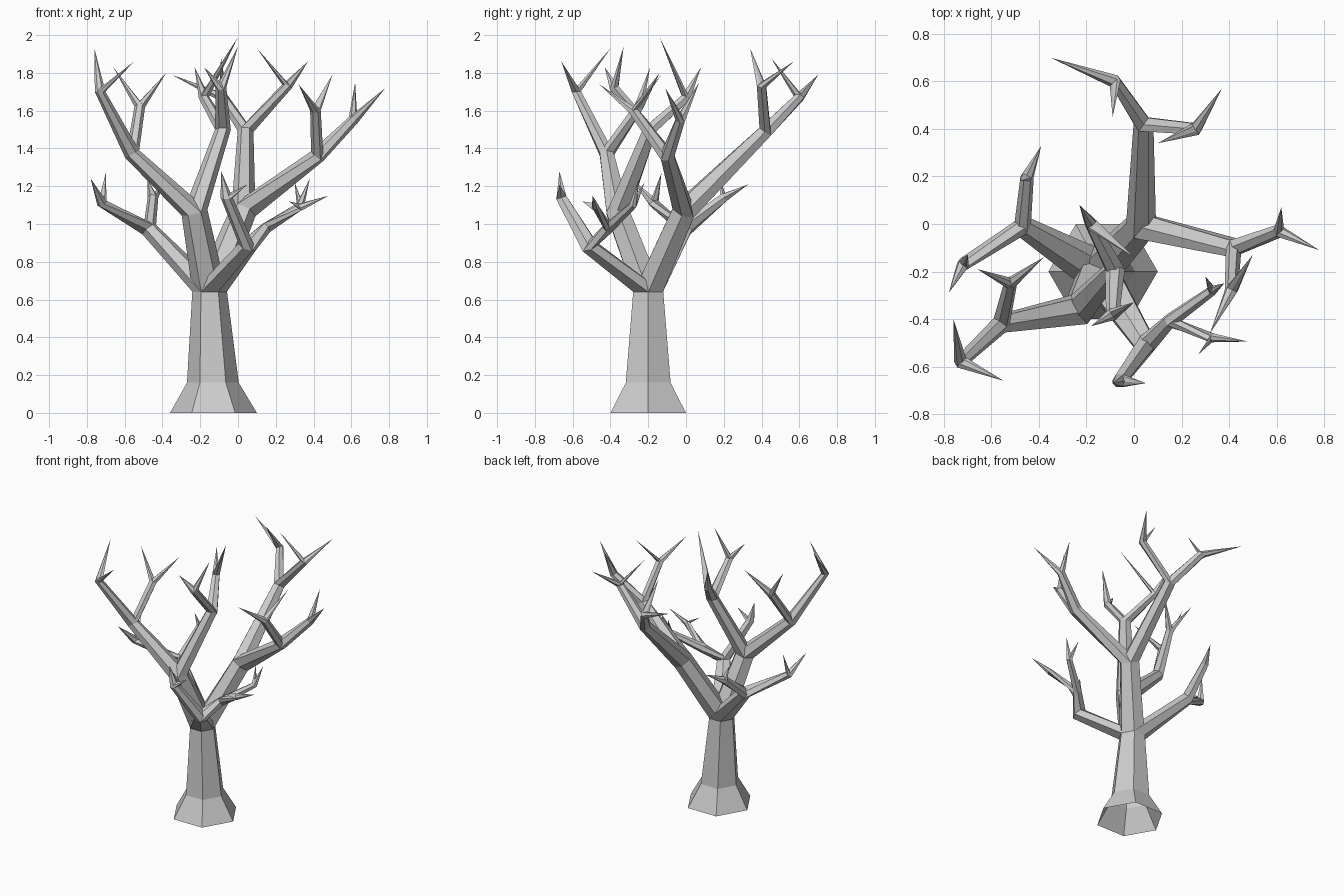
import bpy, bmesh, math
from mathutils import Vector

if "Cube" in bpy.data.objects:
    bpy.data.objects.remove(bpy.data.objects["Cube"])

SIDES = 6


def ring(bm, centre, normal, radius):
    """Hexagonal ring of vertices facing along normal, first corner toward +x."""
    n = normal.normalized()
    u = (Vector((1, 0, 0)) - n * n.x).normalized()
    v = n.cross(u)
    return [bm.verts.new(centre + radius * (math.cos(a) * u + math.sin(a) * v))
            for a in (i * math.tau / SIDES for i in range(SIDES))]


def bridge(bm, low, high):
    for i in range(SIDES):
        j = (i + 1) % SIDES
        bm.faces.new((low[i], low[j], high[j], high[i]))


def finish(bm, name):
    mesh = bpy.data.meshes.new(name)
    bm.to_mesh(mesh)
    bm.free()
    bpy.context.collection.objects.link(bpy.data.objects.new(name, mesh))


def grow(bm, start_ring, start, node, radii):
    """Grow a segment from a shared ring to a node, then its forks; leaves end in a spike."""
    end = Vector(node[:3])
    if len(node) == 3:
        tip = bm.verts.new(end)
        for i in range(SIDES):
            bm.faces.new((start_ring[i], start_ring[(i + 1) % SIDES], tip))
        return
    kids = node[3:]
    onward = sum(((Vector(k[:3]) - end).normalized() for k in kids), Vector())
    r = ring(bm, end, (end - start).normalized() + onward.normalized(), radii[0])
    bridge(bm, start_ring, r)
    for k in kids:
        grow(bm, r, end, k, radii[1:])


# Trunk with flared, open foot
bm = bmesh.new()
up = Vector((0, 0, 1))
crown = Vector((-0.15, -0.2, 0.64))
rings = [ring(bm, Vector(c), up, r) for c, r in
         (((-0.13, -0.2, 0), 0.23), ((-0.133, -0.2, 0.16), 0.137), (crown, 0.092))]
for a, b in zip(rings, rings[1:]):
    bridge(bm, a, b)
finish(bm, "trunk")

# Limbs: each node is x, y, z followed by its forks
back_limb = (0.03, -0.01, 1.07,
    (0.04, 0.42, 1.49,
        (0.26, 0.40, 1.73, (0.10, 0.34, 1.93), (0.37, 0.57, 1.86)),
        (-0.08, 0.60, 1.67, (-0.35, 0.70, 1.79), (-0.09, 0.45, 1.88))),
    (0.42, -0.10, 1.36,
        (0.61, -0.03, 1.55, (0.62, 0.07, 1.75), (0.78, -0.11, 1.72)),
        (0.41, -0.28, 1.60, (0.32, -0.46, 1.74), (0.50, -0.13, 1.79))))

left_limb = (-0.23, -0.36, 1.06,
    (-0.56, -0.42, 1.37,
        (-0.73, -0.58, 1.70, (-0.76, -0.40, 1.93), (-0.55, -0.66, 1.86)),
        (-0.52, -0.25, 1.62, (-0.66, -0.19, 1.83), (-0.38, -0.14, 1.80))),
    (-0.08, -0.19, 1.50,
        (-0.18, 0.00, 1.67, (-0.23, 0.08, 1.83), (0.00, -0.14, 1.99)),
        (-0.09, -0.38, 1.72, (-0.18, -0.43, 1.83), (0.00, -0.33, 1.94))))

low_left_limb = (-0.47, -0.01, 0.97,
    (-0.72, -0.17, 1.11, (-0.78, -0.29, 1.24), (-0.70, -0.13, 1.27)),
    (-0.45, 0.20, 1.14, (-0.39, 0.33, 1.21), (-0.48, 0.18, 1.24)))

low_front_limb = (0.05, -0.51, 0.88,
    (-0.06, -0.66, 1.14, (0.05, -0.67, 1.21), (-0.09, -0.67, 1.28)),
    (0.15, -0.41, 0.98,
        (0.33, -0.28, 1.10, (0.30, -0.22, 1.22), (0.38, -0.25, 1.24)),
        (0.33, -0.48, 1.09, (0.48, -0.495, 1.15), (0.27, -0.55, 1.12))))

for name, limb, radii in (
        ("back_limb", back_limb, (0.07, 0.042, 0.028)),
        ("left_limb", left_limb, (0.07, 0.042, 0.028)),
        ("low_left_limb", low_left_limb, (0.045, 0.028)),
        ("low_front_limb", low_front_limb, (0.05, 0.032, 0.022))):
    bm = bmesh.new()
    grow(bm, ring(bm, crown, up, 0.09), crown, limb, radii)
    finish(bm, name)
